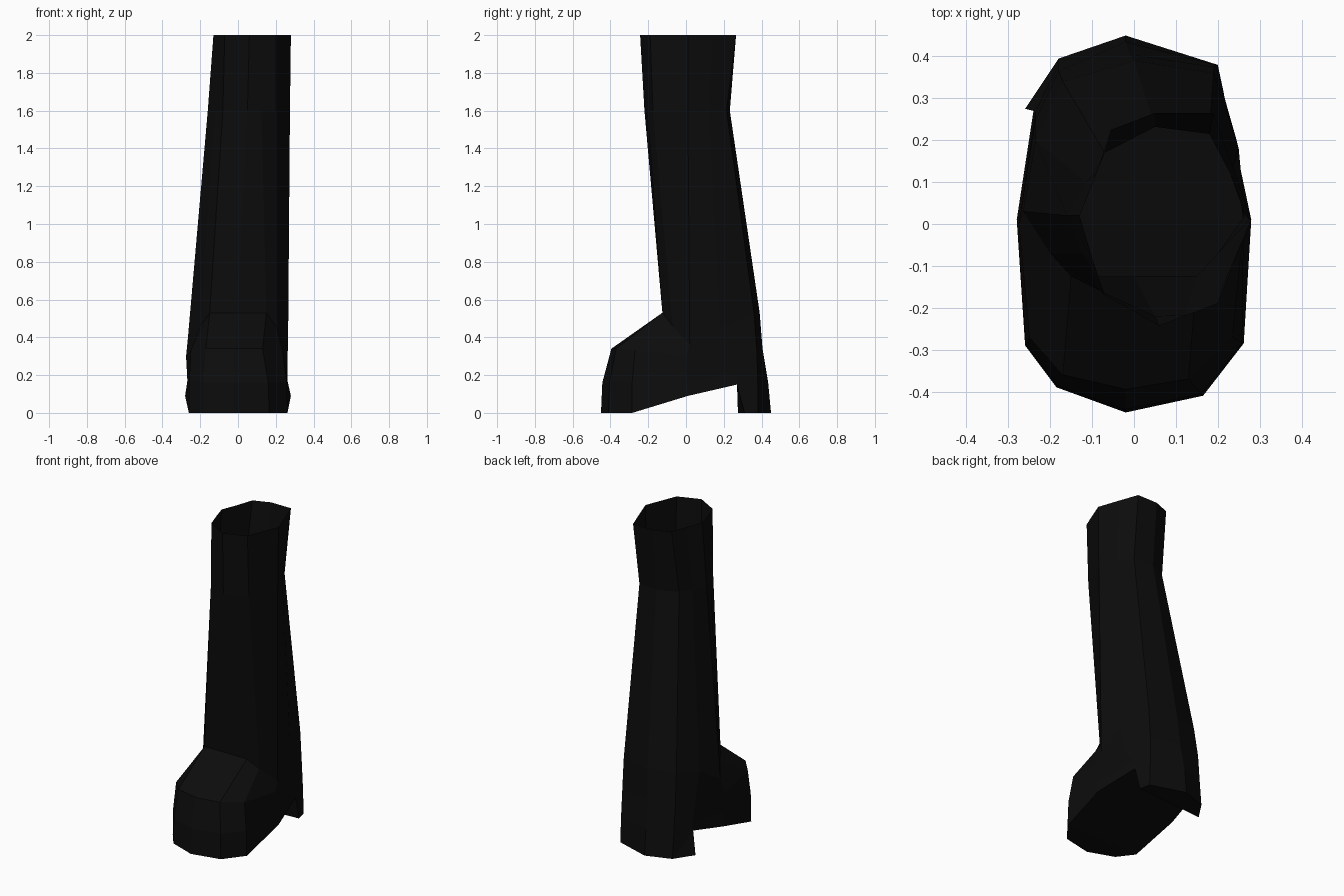
import bpy

if "Cube" in bpy.data.objects:
    bpy.data.objects.remove(bpy.data.objects["Cube"], do_unlink=True)

COLOR = (0.0037, 0.0037, 0.0037, 1)
black = bpy.data.materials.new("black_leather")
black.use_nodes = True
black.diffuse_color = COLOR
bsdf = black.node_tree.nodes["Principled BSDF"]
bsdf.inputs["Base Color"].default_value = COLOR
bsdf.inputs["Roughness"].default_value = 0.8


def make_part(name, verts, faces):
    mesh = bpy.data.meshes.new(name)
    mesh.from_pydata(verts, [], faces)
    mesh.materials.append(black)
    mesh.update()
    obj = bpy.data.objects.new(name, mesh)
    bpy.context.collection.objects.link(obj)
    return obj


def loft(rings):
    """Join rings, listed top to bottom and running front, +x, back, -x."""
    n = len(rings[0])
    verts = [p for ring in rings for p in ring]
    faces = []
    for r in range(len(rings) - 1):
        up, low = r * n, (r + 1) * n
        for i in range(n):
            j = (i + 1) % n
            faces.append((low + i, low + j, up + j, up + i))
    return verts, faces


def level(points, z):
    return [(x, y, z) for x, y in points]


# Cross-sections: twelve points each, starting at the front
rim = level([(.06, -.243), (.13, -.217), (.2, -.19), (.28, .01), (.235, .14), (.19, .265),
             (.05, .265), (-.055, .225), (-.09, .12), (-.13, .02), (-.1, -.08), (-.07, -.17)], 2)
calf = level([(.05, -.22), (.125, -.205), (.2, -.175), (.275, .01), (.23, .12), (.18, .215),
              (.05, .232), (-.07, .17), (-.115, .1), (-.16, .02), (-.125, -.07), (-.08, -.16)], 1.6)
ankle = [(0, -.125, .53), (.15, -.125, .53), (.2, -.07, .46), (.265, .02, .36),
         (.25, .18, .45), (.19, .36, .53), (0, .39, .53), (-.17, .34, .53),
         (-.235, .2, .5), (-.265, .03, .4), (-.2, -.07, .46), (-.15, -.125, .53)]
instep = [(-.02, -.395, .34), (.13, -.37, .34), (.235, -.27, .33), (.262, 0, .3),
          (.245, .2, .3), (.19, .375, .33), (-.01, .405, .34), (-.18, .365, .34),
          (-.235, .25, .3), (-.275, 0, .3), (-.25, -.27, .33), (-.17, -.36, .34)]
welt = [(-.02, -.443, .16), (.16, -.405, .16), (.258, -.285, .16), (.262, 0, .17),
        (.225, .27, .2), (.195, .38, .16), (-.02, .435, .16), (-.18, .38, .16),
        (-.235, .27, .2), (-.268, 0, .17), (-.258, -.29, .16), (-.185, -.385, .16)]
base = [(-.02, -.45, 0), (.165, -.41, 0), (.262, -.285, 0), (.28, .01, .09),
        (.22, .27, .15), (.2, .38, 0), (-.02, .45, 0), (-.18, .395, 0),
        (-.24, .27, .15), (-.28, .01, .09), (-.26, -.29, 0), (-.185, -.39, 0)]

# Open-topped shaft
make_part("boot_shaft", *loft([rim, calf, ankle]))

# Foot with its underside and stepped heel
verts, faces = loft([ankle, instep, welt, base])
b = len(verts) - 12
heel_a, heel_b = len(verts), len(verts) + 1
verts += [(.215, .31, 0), (-.26, .275, 0)]
faces += [
    (b + 2, b + 1, b, b + 11, b + 10),            # toe sole
    (b + 3, b + 2, b + 10, b + 9),                # rising arch
    (b + 4, b + 3, b + 9, b + 8),
    (b + 4, b + 8, heel_b, heel_a),               # heel breast
    (b + 4, heel_a, b + 5),                       # heel sides
    (b + 8, b + 7, heel_b),
    (heel_a, heel_b, b + 7, b + 6, b + 5),        # heel bottom
]
make_part("boot_foot", verts, faces)
